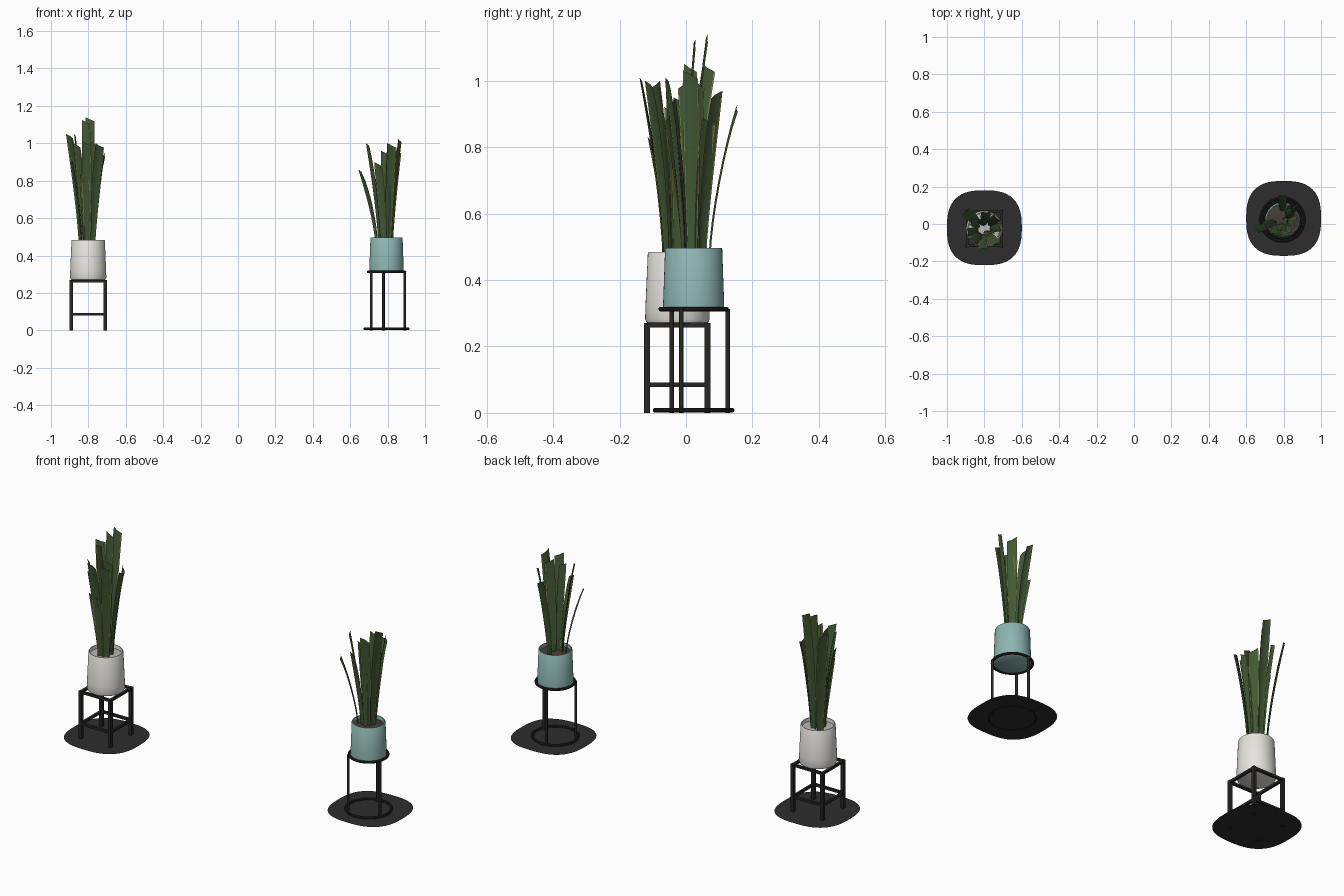
import bpy, bmesh
from math import sin, cos, pi, radians
from mathutils import Vector

if "Cube" in bpy.data.objects:
    bpy.data.objects.remove(bpy.data.objects["Cube"])


def material(name, r, g, b):
    m = bpy.data.materials.new(name)
    m.diffuse_color = (r, g, b, 1)
    m.use_nodes = True
    m.node_tree.nodes["Principled BSDF"].inputs["Base Color"].default_value = m.diffuse_color
    return m


BLACK = material("black_metal", 0.022, 0.019, 0.017)
MAT = material("dark_mat", 0.027, 0.027, 0.027)
WHITE = material("white_ceramic", 0.8, 0.78, 0.75)
TEAL = material("teal_ceramic", 0.27, 0.47, 0.45)
PEBBLE = material("pale_pebbles", 0.5, 0.48, 0.45)
SOIL = material("soil", 0.06, 0.045, 0.035)
GREEN = material("leaf_green", 0.055, 0.10, 0.035)
EDGE = material("leaf_edge", 0.25, 0.27, 0.08)


def finish(name, bm, *mats, smooth=False):
    me = bpy.data.meshes.new(name)
    bm.to_mesh(me)
    bm.free()
    ob = bpy.data.objects.new(name, me)
    bpy.context.collection.objects.link(ob)
    for m in mats:
        me.materials.append(m)
    if smooth:
        bpy.ops.object.select_all(action='DESELECT')
        bpy.context.view_layer.objects.active = ob
        ob.select_set(True)
        bpy.ops.object.shade_smooth_by_angle(angle=radians(40))
    return ob


def box(name, c, size, mat):
    bm = bmesh.new()
    bmesh.ops.create_cube(bm, size=1)
    bmesh.ops.scale(bm, vec=size, verts=bm.verts)
    bmesh.ops.translate(bm, vec=c, verts=bm.verts)
    return finish(name, bm, mat)


def lathe(name, c, profile, mat, steps=48):
    bm = bmesh.new()
    vs = [bm.verts.new((c[0] + r, c[1], z)) for r, z in profile]
    es = [bm.edges.new(p) for p in zip(vs, vs[1:])]
    bmesh.ops.spin(bm, geom=vs + es, cent=(c[0], c[1], 0), axis=(0, 0, 1),
                   angle=2 * pi, steps=steps)
    bmesh.ops.remove_doubles(bm, verts=bm.verts, dist=1e-5)
    bmesh.ops.recalc_face_normals(bm, faces=bm.faces)
    return finish(name, bm, mat, smooth=True)


def ring(name, c, z, radius, tube):
    bpy.ops.mesh.primitive_torus_add(major_radius=radius, minor_radius=tube, major_segments=48,
                                     minor_segments=10, location=(c[0], c[1], z))
    ob = bpy.context.object
    ob.name = name
    ob.data.materials.append(BLACK)
    bpy.ops.object.shade_smooth_by_angle()


def floor_mat(name, x, y):
    # rounded-square sheet as a superellipse
    bm = bmesh.new()
    n, pts = 2.7, []
    for i in range(64):
        a = 2 * pi * i / 64
        k = 0.2 / (abs(cos(a)) ** n + abs(sin(a)) ** n) ** (1 / n)
        pts.append(bm.verts.new((x + k * cos(a), y + k * sin(a), 0.003)))
    bm.faces.new(pts)
    finish(name, bm, MAT)


def leaf(name, c, z0, dx, dy, top, angle, width):
    # strip that bends outwards, with pale margins and a slanted blunt tip
    bm = bmesh.new()
    side = Vector((cos(radians(angle)), sin(radians(angle)), 0))
    fold = Vector((dx, dy, 0)).normalized() * 0.006
    rows, n = [], 8
    for i in range(n + 1):
        t = i / n
        f = 0.38 + 0.62 * t ** 1.5
        p = Vector((c[0] + dx * f, c[1] + dy * f, z0 + (top - z0) * t))
        w = width * (0.55 + 0.75 * t - 0.42 * t ** 3) / 2
        row = []
        for s in (-1, -0.86, 0, 0.86, 1):
            slant = Vector((0, 0, -0.012 * (1 + s) * t ** 6))
            row.append(bm.verts.new(p + side * w * s + fold * (abs(s) - 1) + slant))
        rows.append(row)
    for a, b in zip(rows, rows[1:]):
        for j in range(4):
            f = bm.faces.new((a[j], a[j + 1], b[j + 1], b[j]))
            f.material_index = 1 if j in (0, 3) else 0
    finish(name, bm, GREEN, EDGE, smooth=True)


# floor mats
floor_mat("left_floor_mat", -0.8, -0.02)
floor_mat("right_floor_mat", 0.8, 0.03)

# left square stand
L = (-0.801, -0.026)
for i, (sx, sy) in enumerate(((-1, -1), (1, -1), (1, 1), (-1, 1))):
    box(f"left_stand_leg_{i}", (L[0] + sx * 0.091, L[1] + sy * 0.091, 0.135), (0.018, 0.018, 0.27), BLACK)
for z, nm in ((0.263, "top"), (0.085, "lower")):
    for s in (-1, 1):
        box(f"left_stand_{nm}_bar_x{s}", (L[0], L[1] + s * 0.091, z), (0.18, 0.014, 0.013), BLACK)
        box(f"left_stand_{nm}_bar_y{s}", (L[0] + s * 0.091, L[1], z), (0.014, 0.18, 0.013), BLACK)

# left white pot
lathe("left_pot", L, [(0, 0.268), (0.085, 0.268), (0.093, 0.272), (0.097, 0.282), (0.096, 0.32),
                      (0.089, 0.480), (0.087, 0.484), (0.083, 0.484), (0.082, 0.46), (0.08, 0.44)], WHITE)
lathe("left_pebbles", L, [(0, 0.468), (0.05, 0.467), (0.0825, 0.464)], PEBBLE)

# right round stand
R = (0.794, 0.023)
ring("right_stand_top_ring", R, 0.312, 0.099, 0.007)
ring("right_stand_foot_ring", R, 0.008, 0.116, 0.007)
for i, a in enumerate((99, 219, 339)):
    p = (R[0] + 0.104 * cos(radians(a)), R[1] + 0.104 * sin(radians(a)))
    lathe(f"right_stand_leg_{i}", p, [(0, 0), (0.007, 0), (0.007, 0.312), (0, 0.312)], BLACK, 10)

# right teal pot
lathe("right_pot", R, [(0, 0.308), (0.088, 0.308), (0.092, 0.311), (0.092, 0.325), (0.086, 0.494),
                       (0.084, 0.497), (0.080, 0.497), (0.079, 0.47), (0.077, 0.45)], TEAL)
lathe("right_soil", R, [(0, 0.484), (0.05, 0.482), (0.0795, 0.477)], SOIL)

# leaves: outward offset x, y, tip height, width direction, width
left_leaves = [
    (-0.10, 0.095, 1.05, 45, 0.06), (0.01, 0.092, 1.14, 0, 0.056), (-0.012, 0.055, 1.125, 0, 0.05),
    (-0.072, 0.04, 1.05, 80, 0.045), (0.062, -0.085, 1.0, 30, 0.058), (0.09, 0.01, 0.95, 90, 0.05),
    (-0.01, -0.112, 1.01, 5, 0.055), (-0.06, -0.068, 1.0, -40, 0.055), (0.035, -0.03, 1.01, 15, 0.055),
    (0.07, 0.06, 0.96, -45, 0.055), (-0.02, -0.085, 0.83, 10, 0.055), (-0.09, -0.02, 0.92, 100, 0.045)]
right_leaves = [
    (-0.14, -0.055, 0.86, -55, 0.042), (-0.10, -0.03, 1.0, -60, 0.045), (0.0, 0.133, 0.93, 0, 0.045),
    (0.072, -0.01, 1.03, 70, 0.055), (0.03, -0.078, 1.0, 20, 0.055), (0.062, 0.07, 0.97, -45, 0.055),
    (-0.005, -0.06, 0.96, -10, 0.055), (0.025, 0.02, 1.0, 30, 0.055), (-0.045, -0.08, 0.9, -20, 0.05),
    (0.055, 0.045, 0.89, 120, 0.05)]
for i, v in enumerate(left_leaves):
    leaf(f"left_leaf_{i}", L, 0.45, *v)
for i, v in enumerate(right_leaves):
    leaf(f"right_leaf_{i}", R, 0.46, *v)
